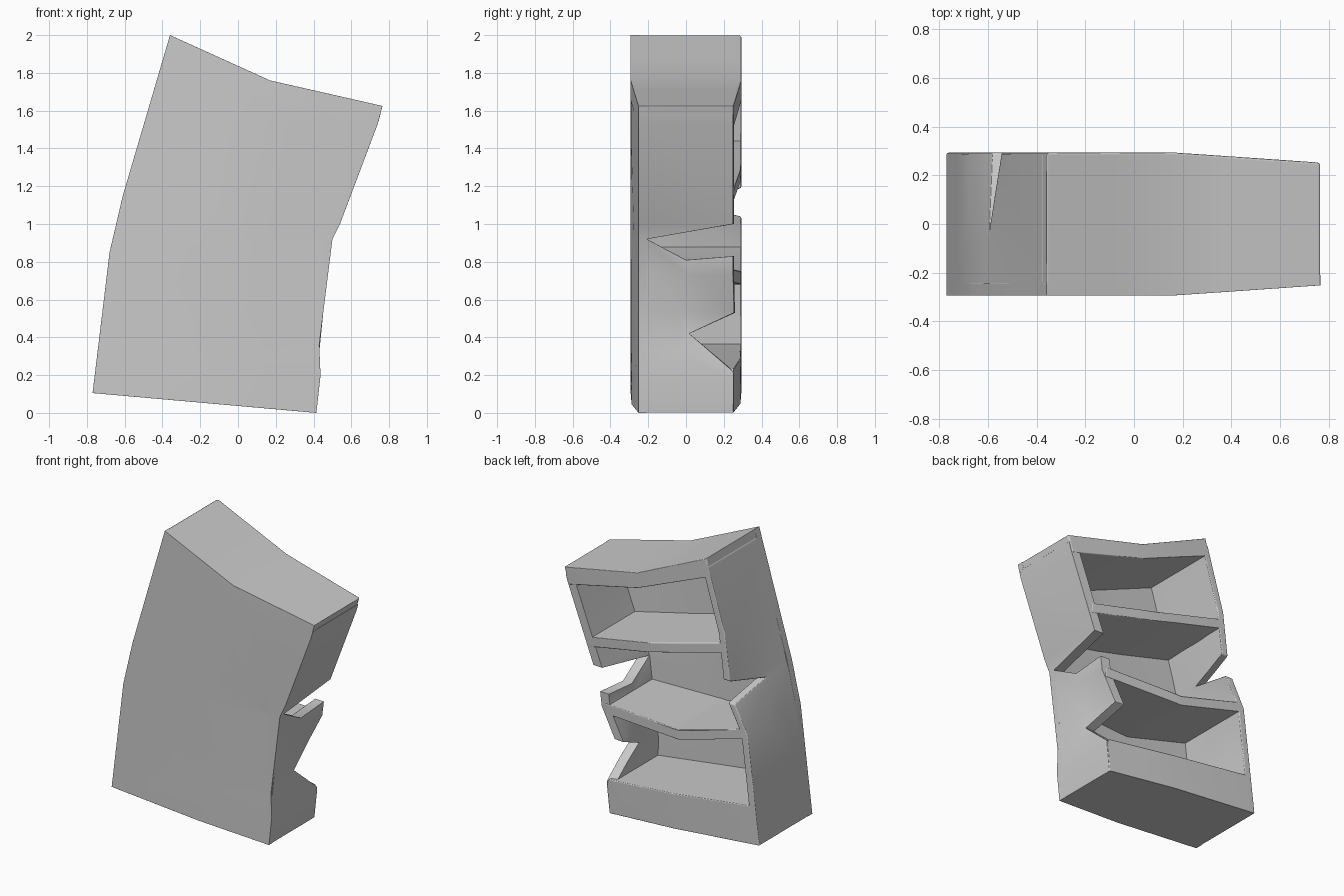
import bpy
import bmesh

cube = bpy.data.objects.get("Cube")
if cube:
    bpy.data.objects.remove(cube, do_unlink=True)

GREY = (0.6, 0.6, 0.6, 1.0)
mat = bpy.data.materials.new("worn grey")
mat.use_nodes = True
mat.diffuse_color = GREY
shader = next(n for n in mat.node_tree.nodes if n.type == 'BSDF_PRINCIPLED')
shader.inputs["Base Color"].default_value = GREY
shader.inputs["Roughness"].default_value = 0.7

DEPTH = 0.293      # half depth of the case
WALL = 0.05

# Bent side outlines as (z, x)
LEFT_SIDE = [(0.105, -0.77), (0.85, -0.68), (1.15, -0.61), (2.0, -0.36)]
RIGHT_SIDE = [(0, 0.415), (0.2, 0.437), (0.36, 0.43), (0.92, 0.50),
              (1.0, 0.54), (1.53, 0.74), (1.62, 0.765)]


def follow(line, z):
    """x of a bent side at height z"""
    if z <= line[0][0]:
        return line[0][1]
    for (z0, x0), (z1, x1) in zip(line, line[1:]):
        if z <= z1:
            return x0 + (x1 - x0) * (z - z0) / (z1 - z0)
    return line[-1][1]


def clamp(v):
    return max(0.0, min(1.0, v))


def taper(co):
    """The case gets shallower toward its left flank"""
    t = clamp(1 - (follow(RIGHT_SIDE, co.z) - co.x) / 0.59)
    co.y *= 1 - 0.14 * t


def build(name, points, vector, cuts, bend=None):
    """Extrude a polygon, slice it along the given planes, bend it, soften its edges"""
    bm = bmesh.new()
    face = bm.faces.new([bm.verts.new(p) for p in points])
    ext = bmesh.ops.extrude_face_region(bm, geom=[face])
    moved = [g for g in ext["geom"] if isinstance(g, bmesh.types.BMVert)]
    bmesh.ops.translate(bm, verts=moved, vec=vector)
    bmesh.ops.triangulate(bm, faces=bm.faces[:])
    for axis, places in cuts.items():
        for place in places:
            co = [0, 0, 0]
            no = [0, 0, 0]
            co[axis], no[axis] = place, 1
            geom = bm.verts[:] + bm.edges[:] + bm.faces[:]
            bmesh.ops.bisect_plane(bm, geom=geom, dist=1e-5, plane_co=co, plane_no=no)
    for v in bm.verts:
        if bend:
            bend(v.co)
        taper(v.co)
    bmesh.ops.recalc_face_normals(bm, faces=bm.faces[:])
    mesh = bpy.data.meshes.new(name)
    bm.to_mesh(mesh)
    bm.free()
    mesh.materials.append(mat)
    mesh.shade_smooth()
    obj = bpy.data.objects.new(name, mesh)
    bpy.context.collection.objects.link(obj)
    soft = obj.modifiers.new("soft_edges", 'BEVEL')
    soft.width = 0.01
    soft.segments = 2
    soft.limit_method = 'ANGLE'
    soft.angle_limit = 0.8
    soft.harden_normals = True


def slab(name, outline, y0, y1):
    """Part drawn in the x-z plane and extruded through the depth"""
    build(name, [(x, y0, z) for x, z in outline], (0, y1 - y0, 0),
          {0: (-0.1, 0.17, 0.4), 2: (0.36, 0.92, 1.53)})


def ribbon(line, thickness):
    return line + [(x, z - thickness) for x, z in reversed(line)]


# Closed face of the case
TOP = [(-0.36, 2.0), (0.17, 1.76), (0.765, 1.625)]
right_edge = [(x, z) for z, x in reversed(RIGHT_SIDE[:-1])]
left_edge = [(x, z) for z, x in LEFT_SIDE[:-1]]
slab("front_panel", TOP + right_edge + left_edge, -DEPTH, -DEPTH + WALL)

# Sagging top, shelves and plinth
slab("top_board", TOP + [(0.73, 1.51), (0.17, 1.65), (-0.39, 1.88)], -DEPTH, DEPTH)
slab("upper_shelf", ribbon([(-0.50, 1.45), (0.1, 1.29), (0.57, 1.19)], 0.07),
     -DEPTH + 0.02, DEPTH)
slab("lower_shelf", ribbon([(-0.66, 0.89), (-0.15, 0.75), (0.45, 0.76)], 0.07),
     -DEPTH + 0.02, DEPTH)
slab("plinth", [(-0.77, 0.105), (-0.73, 0.37), (-0.1, 0.29), (0.42, 0.235),
                (0.435, 0.2), (0.415, 0)], -DEPTH, DEPTH)


# Left flank, torn open in two places, the flap between them folded inward
def bend_left(co):
    fold = clamp(1 - abs(co.z - 0.53) / 0.2) * clamp((co.y + 0.25) / 0.54)
    co.x += follow(RIGHT_SIDE, co.z) - 0.08 * fold


torn = [(-0.28, 0.01), (0.29, 0.01), (0.29, 0.22), (0.02, 0.42), (0.29, 0.53),
        (0.29, 0.83), (0.0, 0.81), (-0.24, 0.92), (0.29, 1.0), (0.29, 1.58), (-0.28, 1.58)]
build("left_side_panel", [(0, y, z) for y, z in torn], (-0.07, 0, 0),
      {2: (0.2, 0.33, 0.53, 0.73, 0.92, 1.0, 1.53)}, bend_left)


# Right flank, torn once, both lips leaning inward
def bend_right(co):
    push = clamp((co.z - 0.85) / 0.19) * clamp((1.5 - co.z) / 0.3)
    co.x += follow(LEFT_SIDE, co.z) + 0.055 * push * clamp((co.y + DEPTH) / (2 * DEPTH))


flank = [(-0.28, 0.11), (DEPTH, 0.11), (DEPTH, 1.04), (-0.03, 1.11), (DEPTH, 1.19),
         (DEPTH, 1.95), (-0.28, 1.95)]
build("right_side_panel", [(0, y, z) for y, z in flank], (WALL, 0, 0),
      {2: (0.5, 0.85, 1.15, 1.5)}, bend_right)
